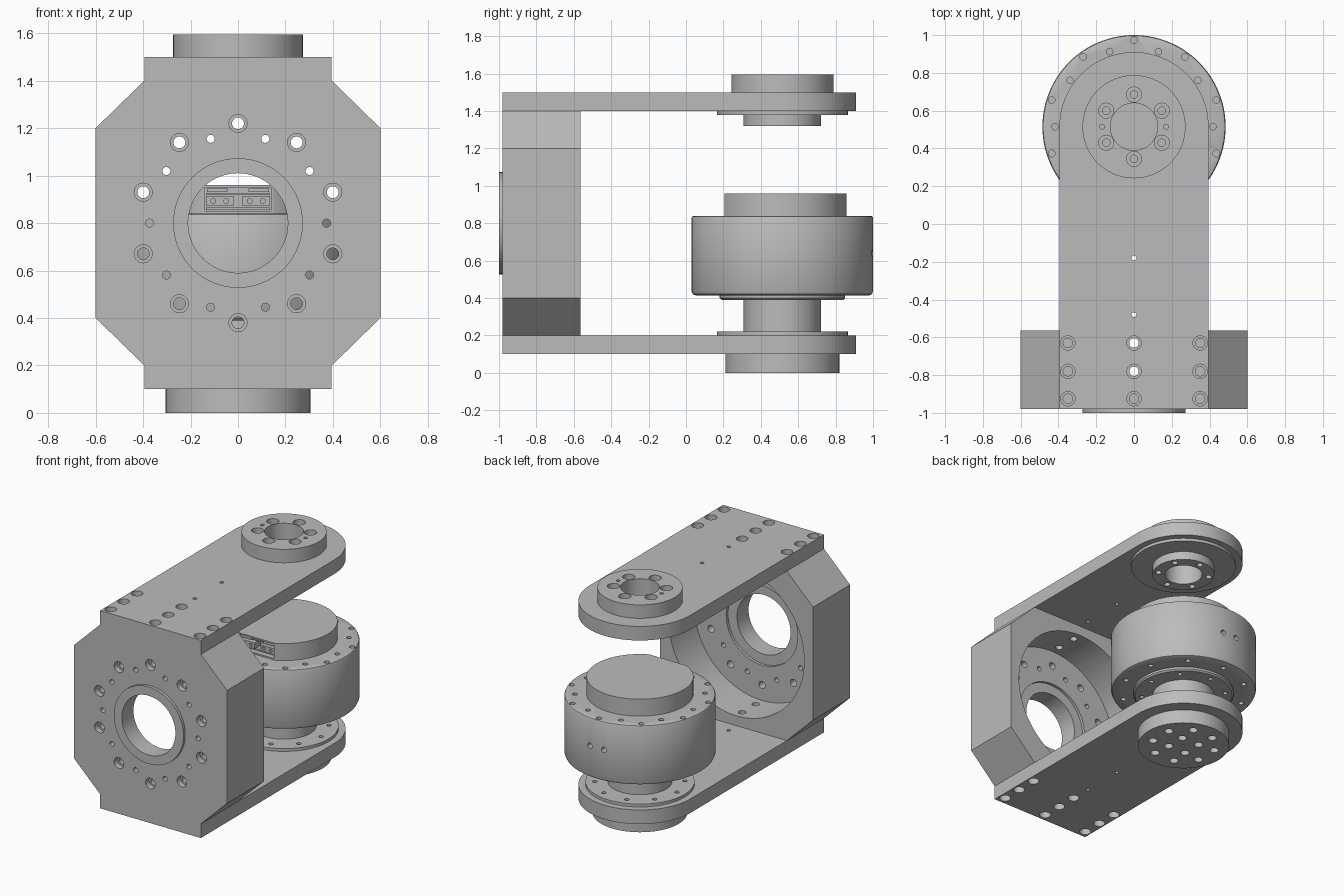
import bpy, bmesh
from math import pi, cos, sin, radians
from mathutils import Matrix, Vector

cube = bpy.data.objects.get("Cube")
if cube:
    bpy.data.objects.remove(cube, do_unlink=True)

GREY = (0.5, 0.5, 0.5, 1)
grey = bpy.data.materials.new("machined_grey")
grey.use_nodes = True
grey.diffuse_color = GREY
grey.node_tree.nodes["Principled BSDF"].inputs["Base Color"].default_value = GREY

AXIS_Y = 0.515   # motor axis position along y
MID_Z = 0.8      # height of the block bore


def turn(bm, profile, x=0, y=AXIS_Y, z=0, axis="Z", segs=96):
    """Add a solid of revolution; profile holds (radius, position along axis)."""
    rings = []
    for r, t in profile:
        ring = []
        for i in range(segs):
            a = 2 * pi * i / segs
            c, s = r * cos(a), r * sin(a)
            p = (x + c, y + s, z + t) if axis == "Z" else (x + c, y + t, z + s)
            ring.append(bm.verts.new(p))
        rings.append(ring)
    for low, high in zip(rings, rings[1:]):
        for i in range(segs):
            j = (i + 1) % segs
            bm.faces.new((low[i], low[j], high[j], high[i]))
    bm.faces.new(rings[0])
    bm.faces.new(rings[-1])


def box(bm, x0, x1, y0, y1, z0, z1):
    size = Matrix.Diagonal((x1 - x0, y1 - y0, z1 - z0, 1))
    place = Matrix.Translation(((x0 + x1) / 2, (y0 + y1) / 2, (z0 + z1) / 2))
    bmesh.ops.create_cube(bm, size=1, matrix=place @ size)


def prism(bm, points, offset):
    """Extrude a closed outline along an offset."""
    face = bm.faces.new([bm.verts.new(p) for p in points])
    out = bmesh.ops.extrude_face_region(bm, geom=[face], use_keep_orig=True)
    moved = [g for g in out["geom"] if isinstance(g, bmesh.types.BMVert)]
    bmesh.ops.translate(bm, verts=moved, vec=Vector(offset))


def circle(count, radius, start=0):
    return [(radius * cos(radians(start) + 2 * pi * i / count),
             radius * sin(radians(start) + 2 * pi * i / count)) for i in range(count)]


def bolt(t0, t1, seat, small=0.025, big=0.038):
    """Counterbored hole open at t1, shoulder at seat."""
    return [(small, t0), (small, seat), (big, seat), (big, t1)]


def to_object(name, bm):
    bmesh.ops.recalc_face_normals(bm, faces=bm.faces)
    mesh = bpy.data.meshes.new(name)
    bm.to_mesh(mesh)
    bm.free()
    obj = bpy.data.objects.new(name, mesh)
    bpy.context.collection.objects.link(obj)
    return obj


def part(name, bm, *cuts):
    """Make the part, subtract each cutter in turn and shade it."""
    obj = to_object(name, bm)
    for cut in cuts:
        cutter = to_object("cutter", cut)
        cutter.hide_render = True
        mod = obj.modifiers.new("cut", "BOOLEAN")
        mod.operation, mod.solver, mod.object = "DIFFERENCE", "EXACT", cutter
        bpy.context.view_layer.update()
        graph = bpy.context.evaluated_depsgraph_get()
        mesh = bpy.data.meshes.new_from_object(obj.evaluated_get(graph))
        obj.modifiers.clear()
        obj.data = mesh
        bpy.data.objects.remove(cutter, do_unlink=True)
    obj.data.materials.clear()
    obj.data.materials.append(grey)
    bpy.ops.object.select_all(action="DESELECT")
    obj.select_set(True)
    bpy.context.view_layer.objects.active = obj
    bpy.ops.object.shade_smooth_by_angle(angle=radians(30))
    return obj


# Octagonal mounting block with a stepped bore and bolt circles
bm = bmesh.new()
right = [(0.395, 0.2), (0.6, 0.4), (0.6, 1.2), (0.395, 1.4)]
outline = right + [(-x, z) for x, z in reversed(right)]
prism(bm, [(x, -0.98, z) for x, z in outline], (0, 0.415, 0))
bore, holes, drills = bmesh.new(), bmesh.new(), bmesh.new()
turn(bore, [(0.21, -1.02), (0.21, -0.87), (0.28, -0.87), (0.28, -0.85),
            (0.53, -0.85), (0.53, -0.5)], y=0, z=MID_Z, axis="Y")
for x, z in circle(10, 0.42, 18):
    turn(holes, bolt(-0.8, -1.0, -0.94), x, 0, MID_Z + z, "Y", 24)
for x, z in circle(10, 0.373):
    turn(holes, [(0.017, -1.0), (0.017, -0.8)], x, 0, MID_Z + z, "Y", 16)
for y in (-0.63, -0.78):
    turn(drills, [(0.025, 0.15), (0.025, 1.45)], 0, y, segs=20)
part("mounting_block", bm, bore, holes, drills)

# Locating ring on the front of the block
bm, bore = bmesh.new(), bmesh.new()
turn(bm, [(0.273, -1.0), (0.273, -0.98)], y=0, z=MID_Z, axis="Y")
turn(bore, [(0.21, -1.1), (0.21, -0.9)], y=0, z=MID_Z, axis="Y")
part("front_locating_ring", bm, bore)

# Two round-ended arm plates, bolted through to the block
for name, z0, outer, inner in (("upper_arm", 1.4, 1.52, 1.38), ("lower_arm", 0.1, 0.08, 0.22)):
    bm, holes = bmesh.new(), bmesh.new()
    arc = [(0.395 * cos(pi * i / 48), AXIS_Y + 0.395 * sin(pi * i / 48)) for i in range(49)]
    shape = [(-0.395, -0.98), (0.395, -0.98)] + arc
    prism(bm, [(x, y, z0) for x, y in shape], (0, 0, 0.1))
    for x in (-0.35, 0, 0.35):
        for y in (-0.925, -0.78, -0.63):
            turn(holes, bolt(inner, outer, z0 + 0.05), x, y, segs=24)
    for y in (-0.48, -0.18):
        turn(holes, [(0.013, z0 - 0.02), (0.013, z0 + 0.12)], 0, y, segs=16)
    if name == "upper_arm":
        turn(holes, [(0.2, 1.3), (0.2, 1.55)])
    part(name, bm, holes)

# Upper bearing hub: stepped, hollow, with a ring of bolts
bm, holes = bmesh.new(), bmesh.new()
turn(bm, [(0.207, 1.32), (0.207, 1.38), (0.35, 1.38), (0.35, 1.4), (0.2, 1.4),
          (0.2, 1.5), (0.273, 1.5), (0.273, 1.595)])
turn(holes, [(0.125, 1.2), (0.125, 1.7)])
for x, y in circle(6, 0.17, 30):
    turn(holes, bolt(1.3, 1.62, 1.54, 0.02, 0.04), x, AXIS_Y + y, segs=24)
for x in (-0.17, 0.17):
    turn(holes, [(0.013, 1.53), (0.013, 1.62)], x, segs=16)
part("upper_bearing_hub", bm, holes)

# Lower output flange with blind screw holes
bm, holes = bmesh.new(), bmesh.new()
turn(bm, [(0.35, 0.2), (0.35, 0.22)])
for x, y in circle(10, 0.29):
    turn(holes, [(0.015, 0.205), (0.015, 0.25)], x, AXIS_Y + y, segs=16)
part("lower_flange", bm, holes)

# Lower hub disc with two bolt circles underneath
bm, holes = bmesh.new(), bmesh.new()
turn(bm, [(0.305, 0), (0.305, 0.1)])
for count, radius, start in ((8, 0.215, 22.5), (4, 0.1, 45)):
    for x, y in circle(count, radius, start):
        turn(holes, [(0.03, -0.05), (0.03, 0.06)], x, AXIS_Y + y, segs=20)
turn(holes, [(0.01, -0.05), (0.01, 0.05)], segs=12)
part("lower_hub", bm, holes)

# Motor shaft and the bearing cover under the motor
bm = bmesh.new()
turn(bm, [(0.207, 0.22), (0.207, 0.4)])
part("motor_shaft", bm)
bm, holes = bmesh.new(), bmesh.new()
turn(bm, [(0.325, 0.39), (0.335, 0.4), (0.335, 0.43)])
for x, y in circle(8, 0.28):
    turn(holes, [(0.015, 0.35), (0.015, 0.41)], x, AXIS_Y + y, segs=16)
part("bearing_cover", bm, holes)

# Motor body with rim screws above and below and two ports at the back
bm, holes = bmesh.new(), bmesh.new()
turn(bm, [(0.465, 0.415), (0.479, 0.421), (0.485, 0.435), (0.485, 0.828),
          (0.481, 0.836), (0.473, 0.84)], segs=128)
for count, radius, start, size in ((10, 0.418, 0, 0.017), (10, 0.458, 18, 0.018)):
    for x, y in circle(count, radius, start):
        turn(holes, [(size, 0.79), (size, 0.9)], x, AXIS_Y + y, segs=16)
for x, y in circle(10, 0.415, 18):
    turn(holes, [(0.017, 0.38), (0.017, 0.46)], x, AXIS_Y + y, segs=16)
for x in (-0.055, 0.055):
    turn(holes, [(0.019, 0.93), (0.019, 1.05)], x, 0, 0.64, "Y", 16)
part("motor_body", bm, holes)

# Motor cap, flattened at the front with a socket pocket
bm, flat, pocket = bmesh.new(), bmesh.new(), bmesh.new()
turn(bm, [(0.343, 0.84), (0.343, 0.96)])
box(flat, -0.5, 0.5, 0, 0.205, 0.8, 1)
box(pocket, -0.14, 0.14, 0.1, 0.28, 0.85, 0.95)
part("motor_cap", bm, flat, pocket)

# Connector sockets in the pocket, mirrored left and right
bm, pins = bmesh.new(), bmesh.new()
box(bm, -0.135, 0.135, 0.235, 0.285, 0.855, 0.866)
box(bm, -0.135, 0.135, 0.24, 0.285, 0.92, 0.926)
for side in (-1, 1):
    for x0, x1, z0, z1 in ((0.02, 0.135, 0.872, 0.914), (0.045, 0.13, 0.93, 0.945)):
        a, b = sorted((side * x0, side * x1))
        box(bm, a, b, 0.215, 0.285, z0, z1)
    for x in (0.05, 0.105):
        turn(pins, [(0.011, 0.2), (0.011, 0.24)], side * x, 0, 0.893, "Y", 12)
part("connector_sockets", bm, pins)
